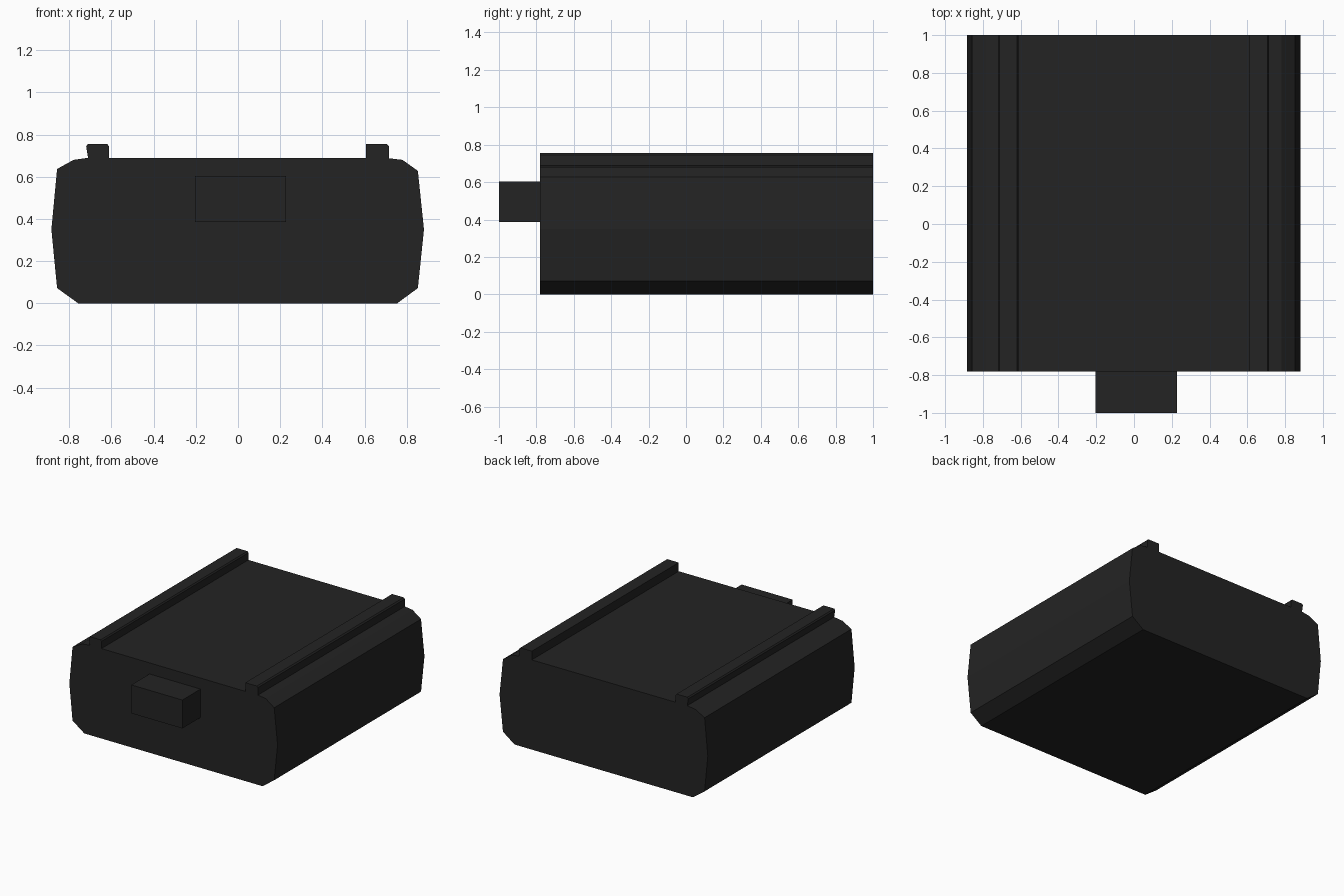
import bpy
import bmesh

cube = bpy.data.objects.get("Cube")
if cube:
    bpy.data.objects.remove(cube, do_unlink=True)

BACK, FRONT, TIP = 1.0, -0.78, -1.0

black = bpy.data.materials.new("matte_black")
black.use_nodes = True
colour = (0.017, 0.017, 0.017, 1)
black.diffuse_color = colour
black.node_tree.nodes["Principled BSDF"].inputs["Base Color"].default_value = colour


def extrude_profile(name, profile, y_start, y_end):
    """Sweep a closed x-z profile along y into a flat-shaded solid."""
    bm = bmesh.new()
    face = bm.faces.new([bm.verts.new((x, y_start, z)) for x, z in profile])
    swept = bmesh.ops.extrude_face_region(bm, geom=[face])
    verts = [g for g in swept["geom"] if isinstance(g, bmesh.types.BMVert)]
    bmesh.ops.translate(bm, verts=verts, vec=(0, y_end - y_start, 0))
    bmesh.ops.recalc_face_normals(bm, faces=bm.faces)
    mesh = bpy.data.meshes.new(name)
    bm.to_mesh(mesh)
    bm.free()
    mesh.materials.append(black)
    obj = bpy.data.objects.new(name, mesh)
    bpy.context.collection.objects.link(obj)
    return obj


# Main housing: bulging sides with chamfered corners
left_side = [(0.755, 0), (0.853, 0.072), (0.882, 0.35), (0.853, 0.628),
             (0.78, 0.68), (0.715, 0.688)]
right_side = [(-0.71, 0.69), (-0.78, 0.68), (-0.858, 0.637), (-0.885, 0.35),
              (-0.858, 0.072), (-0.758, 0)]
extrude_profile("housing", left_side + right_side, FRONT, BACK)

# Two rails along the top, the right one leaning slightly outward
extrude_profile("left_rail", [(0.608, 0.67), (0.715, 0.67), (0.715, 0.745),
                              (0.706, 0.755), (0.608, 0.755)], FRONT, BACK)
extrude_profile("right_rail", [(-0.612, 0.67), (-0.612, 0.745), (-0.62, 0.755),
                               (-0.712, 0.755), (-0.72, 0.745), (-0.708, 0.67)],
                FRONT, BACK)

# Connector block projecting from the front
extrude_profile("front_connector", [(-0.205, 0.386), (0.228, 0.386),
                                    (0.228, 0.604), (-0.205, 0.604)], TIP, FRONT)
